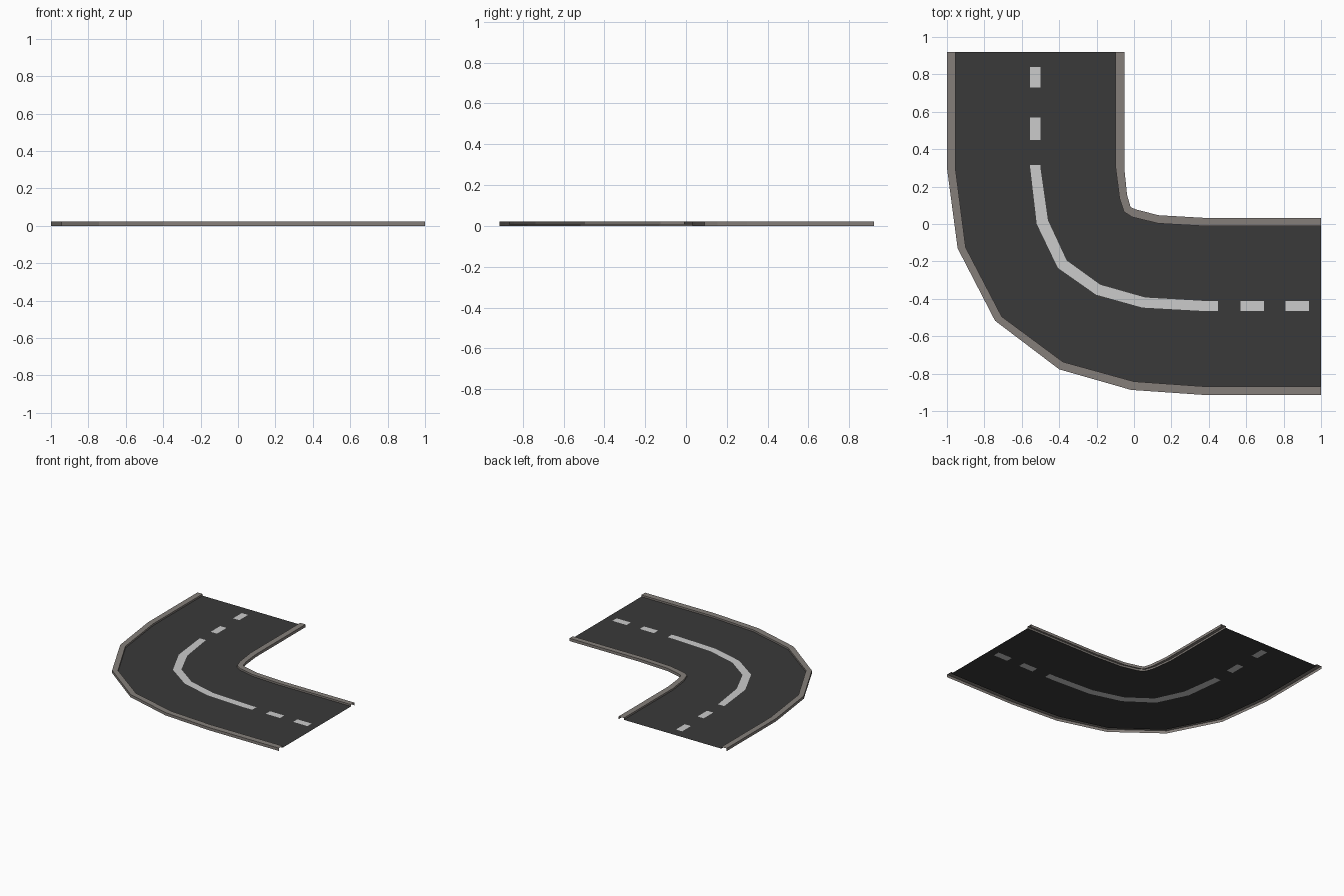
import bpy, bmesh

if "Cube" in bpy.data.objects:
    bpy.data.objects.remove(bpy.data.objects["Cube"])

ROAD_Z, TOP_Z = 0.008, 0.022


def material(name, rgb):
    m = bpy.data.materials.new(name)
    m.diffuse_color = (*rgb, 1)
    m.use_nodes = True
    m.node_tree.nodes["Principled BSDF"].inputs["Base Color"].default_value = m.diffuse_color
    return m


asphalt = material("asphalt", (0.042, 0.042, 0.042))
paint = material("road_paint", (0.597, 0.597, 0.597))
stone = material("curb_stone", (0.235, 0.212, 0.195))

# Stations on the two straights where the centre dashes start and stop
Y_STOPS = [0.92, 0.84, 0.73, 0.57, 0.45, 0.315]
X_STOPS = [0.435, 0.45, 0.57, 0.695, 0.81, 0.935, 1.0]

# Bend outlines, from the back straight round to the right straight
OUTER = [(-1, .30), (-.943, -.13), (-.743, -.517), (-.40, -.777), (-.016, -.887), (.39, -.915)]
OUTER_ROAD = [(-.955, .30), (-.90, -.125), (-.707, -.495), (-.38, -.737), (0, -.842), (.37, -.868)]
LINE_OUT = [(-.555, .30), (-.52, 0), (-.407, -.235), (-.203, -.378), (.045, -.447), (.37, -.465)]
LINE_IN = [(-.50, .30), (-.46, .02), (-.36, -.195), (-.18, -.325), (.06, -.393), (.39, -.412)]
INNER_ROAD = [(-.098, .30), (-.077, .135), (-.053, .065), (-.01, .037), (.13, .003), (.36, -.01)]
INNER = [(-.052, .30), (-.037, .155), (-.018, .09), (.01, .078), (.13, .047), (.39, .032)]


def full_path(bend, y_stops=(0.92,), x_stops=(1.0,)):
    """Extend a bend with its two straight arms."""
    return ([(bend[0][0], y) for y in y_stops] + bend
            + [(x, bend[-1][1]) for x in x_stops])


def loft(name, rails, mats, rule=lambda row, col: 0):
    """Skin neighbouring rails with quads; rule picks the material."""
    bm = bmesh.new()
    grid = [[bm.verts.new(p) for p in rail] for rail in rails]
    for c in range(len(rails) - 1):
        for r in range(len(rails[0]) - 1):
            a, b = grid[c], grid[c + 1]
            f = bm.faces.new((a[r], a[r + 1], b[r + 1], b[r]))
            f.material_index = rule(r, c)
    me = bpy.data.meshes.new(name)
    bm.to_mesh(me)
    bm.free()
    for m in mats:
        me.materials.append(m)
    ob = bpy.data.objects.new(name, me)
    bpy.context.collection.objects.link(ob)
    return ob


def lift(path, z):
    return [(x, y, z) for x, y in path]


# Road sheet with the dashes and bend line cut into its middle column
rails = [lift(full_path(b, Y_STOPS, X_STOPS), ROAD_Z)
         for b in (OUTER_ROAD, LINE_OUT, LINE_IN, INNER_ROAD)]
painted = {1, 3, 14, 16} | set(range(5, 13))
loft("road", rails, (asphalt, paint), lambda r, c: int(c == 1 and r in painted))

# Curbs: inner face, top and outer wall
for name, a, b in (("outer_curb", OUTER, OUTER_ROAD), ("inner_curb", INNER_ROAD, INNER)):
    a, b = full_path(a), full_path(b)
    za, zb = (0, ROAD_Z) if name == "outer_curb" else (ROAD_Z, 0)
    loft(name, [lift(a, za), lift(a, TOP_Z), lift(b, TOP_Z), lift(b, zb)], (stone,))
